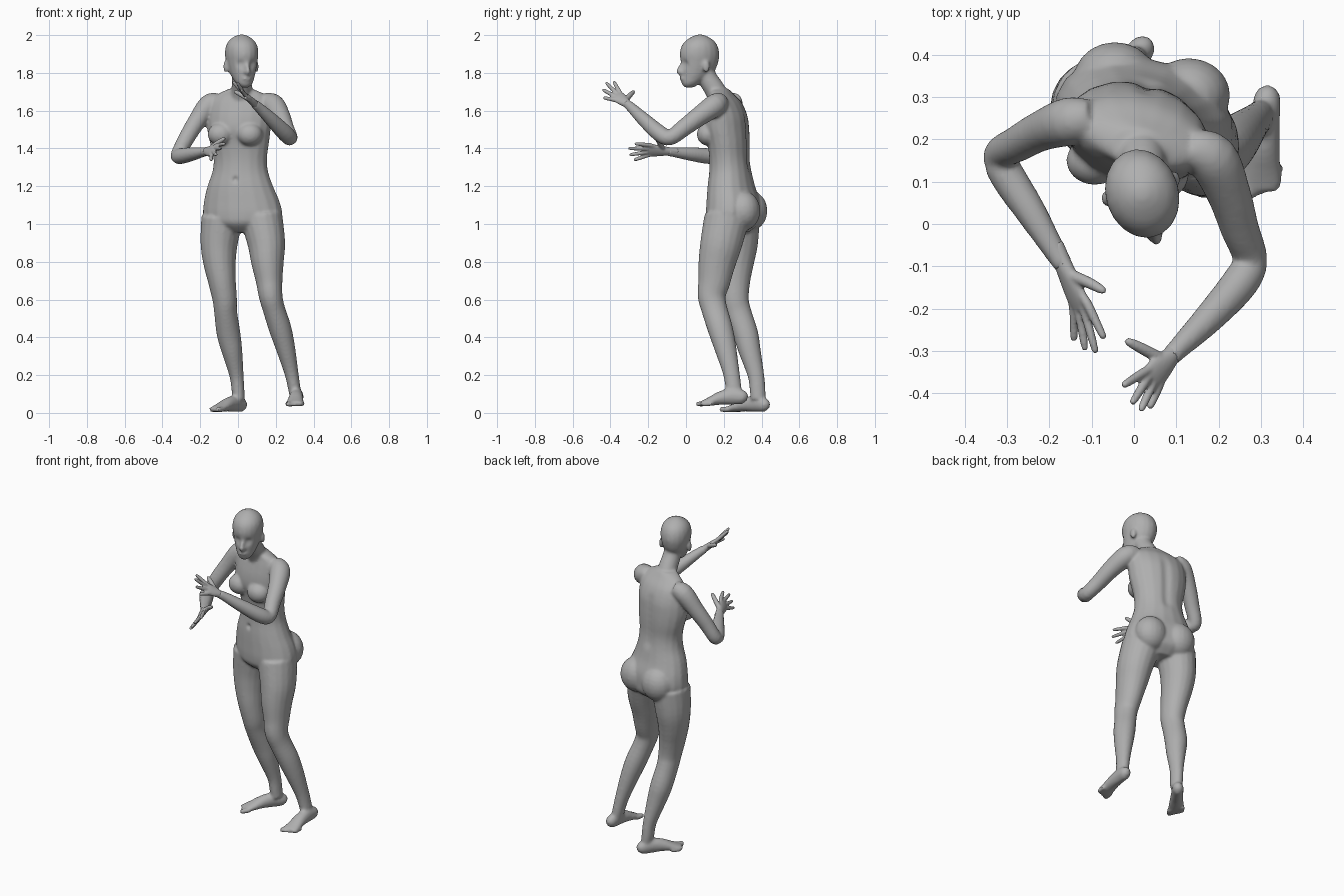
import bpy, bmesh, math
from mathutils import Matrix, Vector

cube = bpy.data.objects.get("Cube")
if cube:
    bpy.data.objects.remove(cube, do_unlink=True)

skin = bpy.data.materials.new("plain grey")
skin.use_nodes = True
skin.diffuse_color = (0.43, 0.43, 0.43, 1)
skin.node_tree.nodes["Principled BSDF"].inputs["Base Color"].default_value = (0.43, 0.43, 0.43, 1)

SIDES, STEPS = 18, 4


def spline(rings):
    """Smoothly interpolate a short list of ring values."""
    out = []
    for i in range(len(rings) - 1):
        a, b, c, d = (rings[min(max(i + k, 0), len(rings) - 1)] for k in (-1, 0, 1, 2))
        for s in range(STEPS):
            t = s / STEPS
            out.append([0.5 * (2 * q + (r - p) * t + (2 * p - 5 * q + 4 * r - u) * t * t
                               + (3 * q - p - 3 * r + u) * t ** 3)
                        for p, q, r, u in zip(a, b, c, d)])
    out.append(list(rings[-1]))
    return out


def loft(bm, rings, ref=(0, -1, 0), flat=False, matrix=Matrix()):
    """Closed tube; each ring is x, y, z, half width, half depth along ref."""
    pts = spline([r if len(r) == 5 else (*r, r[3]) for r in rings])
    ref, loops = Vector(ref), []
    for i, p in enumerate(pts):
        c = Vector(p[:3])
        t = Vector(pts[min(i + 1, len(pts) - 1)][:3]) - Vector(pts[max(i - 1, 0)][:3])
        t = Vector((0, 0, 1)) if flat else t.normalized()
        side = t.cross(ref).normalized()
        front = side.cross(t)
        loops.append([bm.verts.new(matrix @ (c + side * p[3] * math.cos(a) + front * p[4] * math.sin(a)))
                      for a in (math.tau * k / SIDES for k in range(SIDES))])
    for a, b in zip(loops, loops[1:]):
        for k in range(SIDES):
            n = (k + 1) % SIDES
            bm.faces.new((a[k], a[n], b[n], b[k]))
    bm.faces.new(loops[0][::-1])
    bm.faces.new(loops[-1])


def blob(bm, centre, radii, matrix=Matrix()):
    m = matrix @ Matrix.Translation(centre) @ Matrix.Diagonal((*radii, 1))
    bmesh.ops.create_uvsphere(bm, u_segments=20, v_segments=12, radius=1, matrix=m)


def finish(bm, name, voxel, rounds, dents=()):
    """Fuse the parts into one skin, soften it and press in the dents."""
    bmesh.ops.recalc_face_normals(bm, faces=bm.faces)
    mesh = bpy.data.meshes.new(name)
    bm.to_mesh(mesh)
    bm.free()
    obj = bpy.data.objects.new(name, mesh)
    bpy.context.collection.objects.link(obj)
    mesh.materials.append(skin)
    bpy.ops.object.select_all(action='DESELECT')
    obj.select_set(True)
    bpy.context.view_layer.objects.active = obj
    fuse = obj.modifiers.new("fuse", 'REMESH')
    fuse.mode, fuse.voxel_size = 'VOXEL', voxel
    soft = obj.modifiers.new("soften", 'SMOOTH')
    soft.factor, soft.iterations = 0.5, rounds
    for m in ("fuse", "soften"):
        bpy.ops.object.modifier_apply(modifier=m)
    for v in obj.data.vertices:
        for point, push, radius in dents:
            d = (v.co - point).length / radius
            if d < 3:
                v.co += push * math.exp(-d * d)
    bpy.ops.object.shade_smooth_by_angle(angle=math.radians(40))
    return obj


body = bmesh.new()
YAW = math.radians(-14)
facing = Vector((math.sin(YAW), -math.cos(YAW), 0))

# torso and neck
loft(body, [(.025, .25, .955, .10, .08), (.025, .25, 1.0, .19, .13), (.025, .25, 1.05, .215, .14),
            (.02, .25, 1.12, .205, .138), (.012, .24, 1.2, .178, .123), (.012, .235, 1.28, .15, .11),
            (.012, .23, 1.35, .145, .105), (.008, .225, 1.43, .16, .11), (.005, .215, 1.5, .172, .117),
            (.008, .212, 1.57, .175, .11), (.01, .205, 1.64, .168, .086), (.015, .19, 1.685, .13, .06),
            (.015, .175, 1.715, .065, .05)], facing, flat=True)
loft(body, [(.015, .185, 1.65, .06), (.02, .15, 1.715, .055), (.02, .115, 1.77, .052), (.02, .09, 1.83, .05)])

# chest and buttocks
for x, y in ((.062, .115), (-.093, .15)):
    blob(body, (x, y, 1.475), (.068, .058, .06))
for x, y in ((.13, .305), (-.045, .343)):
    blob(body, (x, y, 1.07), (.098, .088, .105))

# arms
loft(body, [(.13, .18, 1.65, .045), (.185, .155, 1.63, .06), (.225, .07, 1.57, .052), (.25, -.01, 1.51, .046),
            (.275, -.085, 1.457, .041), (.25, -.14, 1.48, .044), (.18, -.22, 1.55, .037),
            (.11, -.29, 1.617, .027), (.085, -.315, 1.638, .024)], (0, 0, 1))
loft(body, [(-.1, .25, 1.65, .045), (-.153, .243, 1.63, .057), (-.22, .22, 1.54, .048), (-.275, .19, 1.45, .043),
            (-.318, .163, 1.365, .039), (-.3, .115, 1.36, .042), (-.245, .03, 1.37, .037),
            (-.19, -.06, 1.38, .027), (-.165, -.1, 1.385, .024)], (0, -1, .1))

# legs
loft(body, [(.125, .215, 1.03, .112, .12), (.15, .187, .9, .1, .112), (.156, .165, .8, .087, .1),
            (.165, .15, .7, .071, .086), (.173, .136, .62, .063, .075), (.19, .15, .55, .059, .069),
            (.222, .18, .45, .06, .067), (.25, .207, .35, .052, .059), (.281, .238, .22, .038, .045),
            (.298, .252, .13, .033, .042), (.306, .257, .08, .031, .04)])
loft(body, [(-.085, .272, 1.03, .11, .12), (-.1, .272, .9, .099, .11), (-.098, .263, .8, .087, .098),
            (-.085, .255, .7, .074, .086), (-.07, .259, .6, .065, .074), (-.065, .277, .53, .061, .07),
            (-.05, .315, .42, .063, .067), (-.032, .337, .33, .055, .059), (-.008, .37, .2, .038, .044),
            (0, .379, .12, .034, .042), (.005, .382, .07, .032, .04)])


def foot(heel, toe, heel_lift, toe_lift, inner):
    heel, toe = Vector((*heel, heel_lift)), Vector((*toe, toe_lift))
    d = (toe - heel).normalized()
    side = Vector((d.y, -d.x, 0)) * inner

    def at(t, z, across=0.0):
        return heel.lerp(toe, t) + side * across + Vector((0, 0, z))
    profile = [(0, .014, .032, .015), (.08, .031, .039, .036), (.28, .034, .047, .044), (.5, .038, .042, .037),
               (.7, .044, .028, .025), (.82, .047, .02, .018), (.9, .04, .017, .013)]
    loft(body, [(*at(t, z), w, h) for t, w, z, h in profile], (0, 0, 1))
    for i in range(5):
        r = .0145 if i == 0 else .0105
        across, end = .035 - i * .0185, 1 - .035 * i
        loft(body, [(*at(end - k, r + .002, across), r * s)
                    for k, s in ((.2, 1), (.08, 1), (.025, .95), (0, .45))], (0, 0, 1))


foot((.317, .325), (.297, .05), .045, .03, 1)
foot((.035, .437), (-.14, .2), .002, .002, -1)

# head
head = Matrix.Translation((.02, .07, 0)) @ Matrix.Rotation(math.radians(17), 4, 'Z')
outline = [(1.722, -.078, -.035, .018), (1.742, -.096, 0, .041), (1.78, -.098, .05, .06), (1.82, -.1, .088, .073),
           (1.86, -.101, .104, .082), (1.9, -.105, .109, .087), (1.94, -.096, .1, .083), (1.97, -.073, .08, .067),
           (1.992, -.038, .046, .04), (2.003, -.01, .016, .012)]
loft(body, [(0, (f + b) / 2, z, w, (b - f) / 2) for z, f, b, w in outline], flat=True, matrix=head)
loft(body, [(0, -.093, 1.855, .008), (0, -.104, 1.832, .01), (0, -.114, 1.81, .012), (0, -.104, 1.795, .012)],
     matrix=head)
blob(body, (0, -.094, 1.77), (.024, .012, .013), head)
dents = []
for s in (-1, 1):
    blob(body, (s * .012, -.101, 1.804), (.01, .011, .009), head)
    blob(body, (s * .085, .014, 1.833), (.012, .019, .032), head)
    inward = head.to_3x3() @ Vector((0, 1, 0))
    dents += [(head @ Vector((s * .034, -.093, 1.845)), inward * .013, .019),
              (head @ Vector((s * .034, -.082, 1.843)), inward * -.005, .01)]

# spine groove and navel
dents += [(Vector((.032, .335, 1.3 + .04 * k)), facing * .008, .03) for k in range(8)]
dents.append((Vector((-.015, .125, 1.235)), -facing * .012, .014))
finish(body, "body", .008, 6, dents)


def hand(name, wrist, index, little, tips, thumb):
    bm = bmesh.new()
    wrist, index, little, thumb = map(Vector, (wrist, index, little, thumb))
    across = (index - little).normalized()
    knuckle = (index + little) / 2
    # palm
    loft(bm, [(*wrist.lerp(knuckle, t), thick, wide) for t, thick, wide in
              ((-.5, .02, .021), (0, .02, .024), (.4, .018, .032), (.8, .015, .037), (1.08, .011, .034))], across)
    # fingers
    for i, tip in enumerate(map(Vector, tips)):
        base = index.lerp(little, i / 3)
        start = base.lerp(wrist, .3)
        loft(bm, [(*start, .01), (*base, .0115), (*base.lerp(tip, .5), .0105),
                  (*base.lerp(tip, .9), .0085), (*tip, .004)], across)
    # thumb
    root = wrist.lerp(index, .25)
    middle = root.lerp(thumb, .5) + across * .006
    loft(bm, [(*root, .015), (*middle, .0135), (*middle.lerp(thumb, .75), .0105), (*thumb, .005)],
         (knuckle - wrist).normalized())
    finish(bm, name, .0045, 3)


hand("left_hand", (.087, -.313, 1.637), (.022, -.352, 1.70), (.06, -.38, 1.658),
     [(-.027, -.383, 1.755), (-.005, -.425, 1.75), (.015, -.443, 1.713), (.036, -.437, 1.668)],
     (-.02, -.275, 1.703))
hand("right_hand", (-.167, -.097, 1.385), (-.11, -.19, 1.417), (-.142, -.203, 1.364),
     [(-.07, -.272, 1.425), (-.09, -.306, 1.4), (-.115, -.3, 1.366), (-.142, -.277, 1.338)],
     (-.068, -.16, 1.456))
